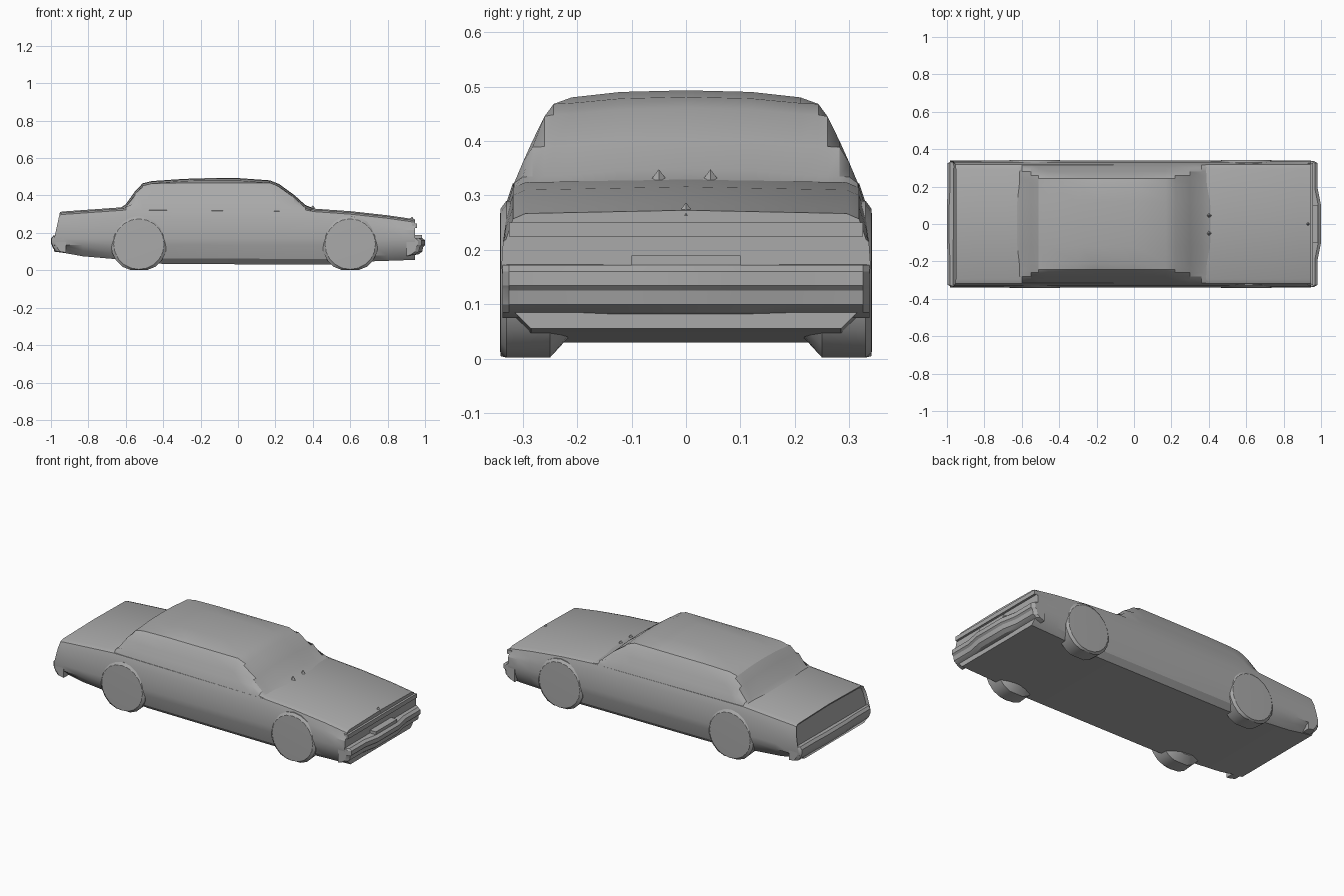
import bpy, bmesh, math
from mathutils import Vector

cube = bpy.data.objects.get("Cube")
if cube:
    bpy.data.objects.remove(cube, do_unlink=True)

GREY = (0.4, 0.4, 0.4, 1)
mat = bpy.data.materials.new("body grey")
mat.use_nodes = True
mat.diffuse_color = GREY
mat.node_tree.nodes["Principled BSDF"].inputs["Base Color"].default_value = GREY


def finish(name, bm, angle=25):
    bmesh.ops.recalc_face_normals(bm, faces=bm.faces)
    mesh = bpy.data.meshes.new(name)
    bm.to_mesh(mesh)
    bm.free()
    mesh.materials.append(mat)
    ob = bpy.data.objects.new(name, mesh)
    bpy.context.collection.objects.link(ob)
    bpy.ops.object.select_all(action='DESELECT')
    bpy.context.view_layer.objects.active = ob
    ob.select_set(True)
    bpy.ops.object.shade_smooth_by_angle(angle=math.radians(angle))
    return ob


def loft(name, halves, angle=25):
    """Skin rings made from right halves that run bottom centre to top centre."""
    bm = bmesh.new()
    rings = []
    for half in halves:
        ring = half + [(x, -y, z) for x, y, z in reversed(half) if y > 0]
        rings.append([bm.verts.new(p) for p in ring])
    n = len(rings[0])
    for a, b in zip(rings, rings[1:]):
        for i in range(n):
            j = (i + 1) % n
            bm.faces.new((a[i], a[j], b[j], b[i]))
    bm.faces.new(rings[0])
    bm.faces.new(rings[-1])
    return finish(name, bm, angle)


def lerp(x, table):
    for (x0, v0), (x1, v1) in zip(table, table[1:]):
        if x <= x1:
            return v0 + (v1 - v0) * max(0, x - x0) / (x1 - x0)
    return table[-1][1]


# Lower body: hood, deck, flanks and flat floor
TOP = [(-0.97, .308), (-0.6, .334), (0.4, .326), (0.6, .312), (0.8, .29), (0.95, .268)]
FLOOR = [(-0.97, .1), (-0.83, .075), (-0.68, .062), (-0.4, .034), (0.5, .03), (0.72, .048), (0.95, .056)]


def body_half(x):
    t, b = lerp(x, TOP), lerp(x, FLOOR)
    pts = [(0, b), (.285, b), (.315, b + .03), (.335, .135), (.339, .17), (.336, .215),
           (.331, t - .05), (.318, t - .012), (.295, t - .002), (0, t + .004)]
    lean = lambda z: max(0, z - .16) * .22 if x < -.94 else 0
    return [(x + lean(z), y, z) for y, z in pts]


body_x = [-.985, -.93, -.83, -.68, -.6, -.4, 0, .4, .5, .6, .72, .8, .88, .945]
body = loft("lower_body", [body_half(x) for x in body_x])

# Recess the tail panel
bm = bmesh.new()
bm.from_mesh(body.data)
bm.faces.ensure_lookup_table()
tail = min(bm.faces, key=lambda f: f.calc_center_median().x)
bmesh.ops.inset_region(bm, faces=[tail], thickness=.012, depth=-.012)
bm.to_mesh(body.data)
bm.free()

# Cabin: roof, sloping screens and curved side glass
ROOF = [(-.63, .33), (-.6, .35), (-.55, .42), (-.51, .462), (-.46, .474), (-.3, .485), (-.2, .489),
        (0, .49), (.17, .478), (.22, .458), (.3, .4), (.36, .346), (.41, .326)]
SIDE = [(.328, .27), (.316, .322), (.3, .36), (.282, .4), (.26, .445), (.243, .468), (.21, .48)]


def cabin_half(x, t):
    half = [(x, 0, .26)] + [(x, y, min(z, t - .012 * y / .3)) for y, z in SIDE]
    return half + [(x, .12, t), (x, 0, t + .003)]


loft("cabin", [cabin_half(x, t) for x, t in ROOF], 30)


# Bumpers: bowed bars lofted across the car from a side profile
def bumper(name, profile, bow, sign):
    bm = bmesh.new()
    rings = []
    for y in (-.337, -.325, -.19, -.1, .1, .19, .325, .337):
        back = 0 if abs(y) < .15 else bow
        squeeze = .02 if abs(y) > .33 else 0
        rings.append([bm.verts.new((sign * (x - (back + squeeze if x > .95 else 0)), y, z))
                      for x, z in profile])
    for a, b in zip(rings, rings[1:]):
        for i in range(len(a)):
            j = (i + 1) % len(a)
            bm.faces.new((a[i], a[j], b[j], b[i]))
    bm.faces.new(rings[0])
    bm.faces.new(rings[-1])
    return finish(name, bm)


bumper("front_bumper", [(.9, .075), (.965, .085), (.985, .1), (.99, .125), (1, .135), (1, .16),
                        (.985, .172), (.9, .175)], .018, 1)
bumper("rear_bumper", [(.92, .095), (.975, .1), (.99, .12), (1, .145), (1, .17), (.988, .185), (.92, .185)],
       .004, -1)


def box(name, lo, hi):
    bm = bmesh.new()
    bmesh.ops.create_cube(bm, size=1)
    lo, hi = Vector(lo), Vector(hi)
    for v in bm.verts:
        v.co = (lo + hi) / 2 + v.co * (hi - lo)
    return finish(name, bm)


# Nose details: grille lip, plate block and chin
box("grille_lip", (.93, -.325, .225), (.958, .325, .25))
box("plate_block", (.94, -.1, .16), (.985, .1, .19))
box("chin", (.86, -.28, .056), (.945, .28, .09))

# Small fins at the base of the windscreen and on the nose
for name, x, y, z in (("right_wiper_fin", .4, -.05, .326), ("left_wiper_fin", .4, .045, .326),
                      ("hood_ornament", .93, 0, .265)):
    bm = bmesh.new()
    bmesh.ops.create_cone(bm, segments=4, radius1=.018, radius2=0, depth=.024, cap_ends=True)
    bmesh.ops.translate(bm, verts=bm.verts, vec=(x, y, z + .01))
    finish(name, bm)

# Wheels: mostly hidden drums with flattened treads, tapering inward
for end, x in (("rear", -.53), ("front", .6)):
    for side, s in (("left", 1), ("right", -1)):
        bm = bmesh.new()
        rings = []
        for y, r in ((.215, .1), (.25, .145), (.33, .15), (.341, .135), (.342, .08)):
            rings.append([bm.verts.new((x + r * math.cos(a), s * y, max(.002, .14 + r * math.sin(a))))
                          for a in (math.tau * i / 20 for i in range(20))])
        for a, b in zip(rings, rings[1:]):
            for i in range(20):
                j = (i + 1) % 20
                bm.faces.new((a[i], a[j], b[j], b[i]))
        bm.faces.new(rings[0])
        bm.faces.new(rings[-1])
        finish(f"{end}_{side}_wheel", bm)
